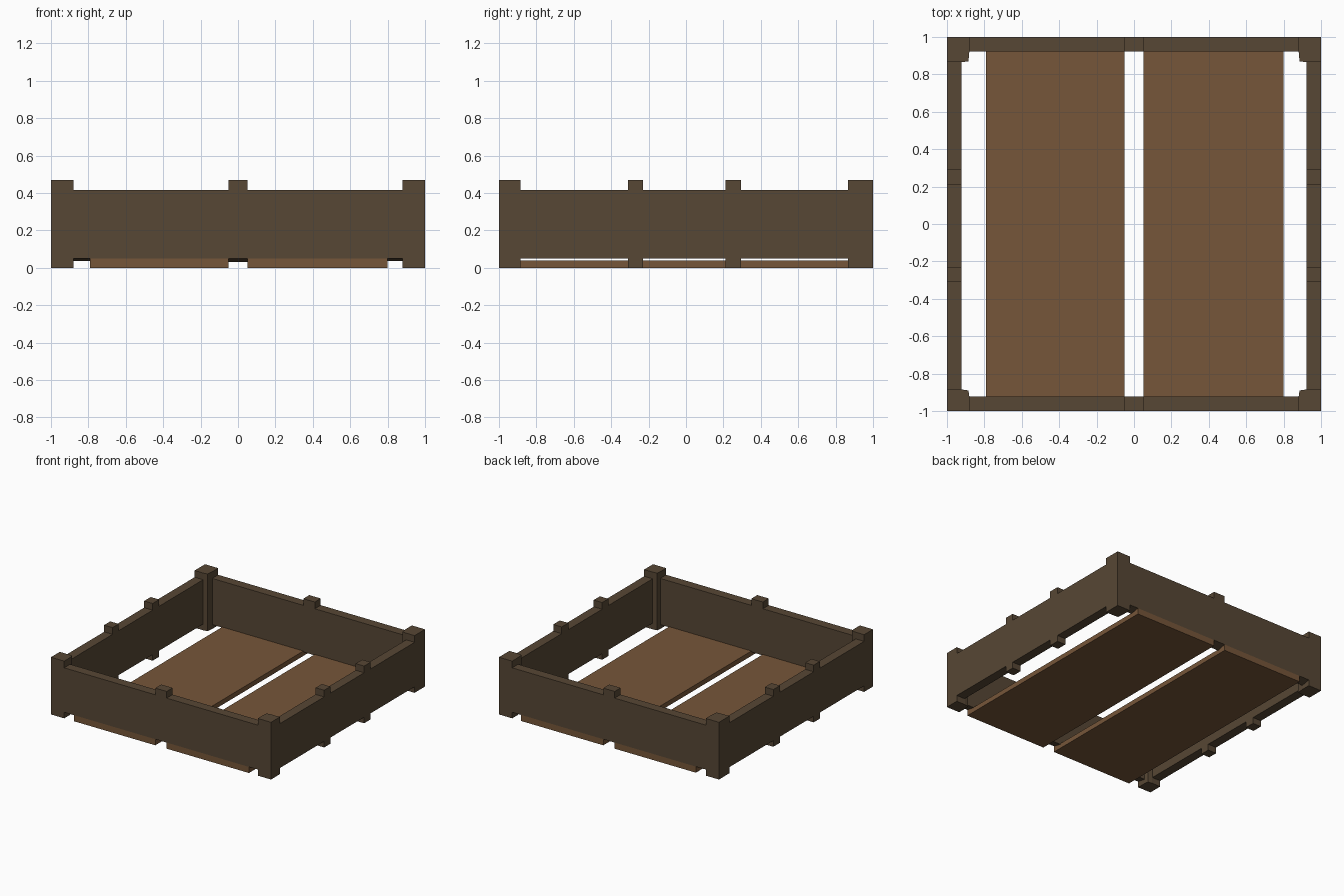
import bpy, bmesh

if "Cube" in bpy.data.objects:
    bpy.data.objects.remove(bpy.data.objects["Cube"])


def material(name, rgb):
    m = bpy.data.materials.new(name)
    m.diffuse_color = (*rgb, 1)
    m.use_nodes = True
    m.node_tree.nodes["Principled BSDF"].inputs["Base Color"].default_value = m.diffuse_color
    return m


DARK = material("dark wood", (0.095, 0.063, 0.035))
BROWN = material("brown wood", (0.182, 0.093, 0.041))


def prism(name, pts, vec, mat):
    """Extrude a planar outline of 3D points along vec."""
    bm = bmesh.new()
    face = bm.faces.new([bm.verts.new(p) for p in pts])
    ext = bmesh.ops.extrude_face_region(bm, geom=[face])
    bmesh.ops.translate(bm, vec=vec, verts=[g for g in ext["geom"] if isinstance(g, bmesh.types.BMVert)])
    bmesh.ops.recalc_face_normals(bm, faces=bm.faces)
    me = bpy.data.meshes.new(name)
    bm.to_mesh(me)
    bm.free()
    me.materials.append(mat)
    ob = bpy.data.objects.new(name, me)
    bpy.context.collection.objects.link(ob)
    return ob


def box(name, x0, x1, y0, y1, z0, z1, mat):
    return prism(name, [(x0, y0, z0), (x1, y0, z0), (x1, y1, z0), (x0, y1, z0)], (0, 0, z1 - z0), mat)


TOP, WALL_TOP, WALL_LOW = 0.47, 0.415, 0.05

# Corner posts with a slightly skewed inner corner
for sx, side in ((-1, "left"), (1, "right")):
    for sy, end, inner in ((-1, "front", 0.885), (1, "back", 0.865)):
        pts = [(1, 1), (1, inner), (0.92, inner), (0.885, inner + 0.005), (0.88, 0.925), (0.88, 1)]
        prism(f"{end}_{side}_post", [(sx * x, sy * y, 0) for x, y in pts], (0, 0, TOP), DARK)

# Front and back walls (bottom sloping inwards) and their middle posts
for sy, end in ((-1, "front"), (1, "back")):
    prof = [(1, WALL_LOW), (1, WALL_TOP), (0.923, WALL_TOP), (0.923, 0.035)]
    prism(f"{end}_wall", [(-0.88, sy * y, z) for y, z in prof], (1.76, 0, 0), DARK)
    prism(f"{end}_middle_post", [(-0.052, sy * y, z) for y, z in
          [(1, WALL_LOW), (1, TOP), (0.923, TOP), (0.923, 0.032)]], (0.104, 0, 0), DARK)

# Side walls, split around two posts each
for sx, side in ((-1, "left"), (1, "right")):
    x0, x1 = sorted((sx, sx * 0.923))
    for i, (y0, y1) in enumerate(((-0.885, -0.31), (-0.23, 0.21), (0.295, 0.865))):
        box(f"{side}_wall_{i}", x0, x1, y0, y1, WALL_LOW, WALL_TOP, DARK)
    for i, (y0, y1) in enumerate(((-0.31, -0.23), (0.21, 0.295))):
        box(f"{side}_side_post_{i}", x0, x1, y0, y1, 0, TOP, DARK)

# Floor boards, rising to meet the end walls
for side, x0, x1 in (("left", -0.79, -0.052), ("right", 0.052, 0.80)):
    prof = [(-1, 0), (1, 0), (1, 0.05), (0.923, 0.04), (-0.923, 0.04), (-1, 0.05)]
    prism(f"{side}_floor_board", [(x0, y, z) for y, z in prof], (x1 - x0, 0, 0), BROWN)
